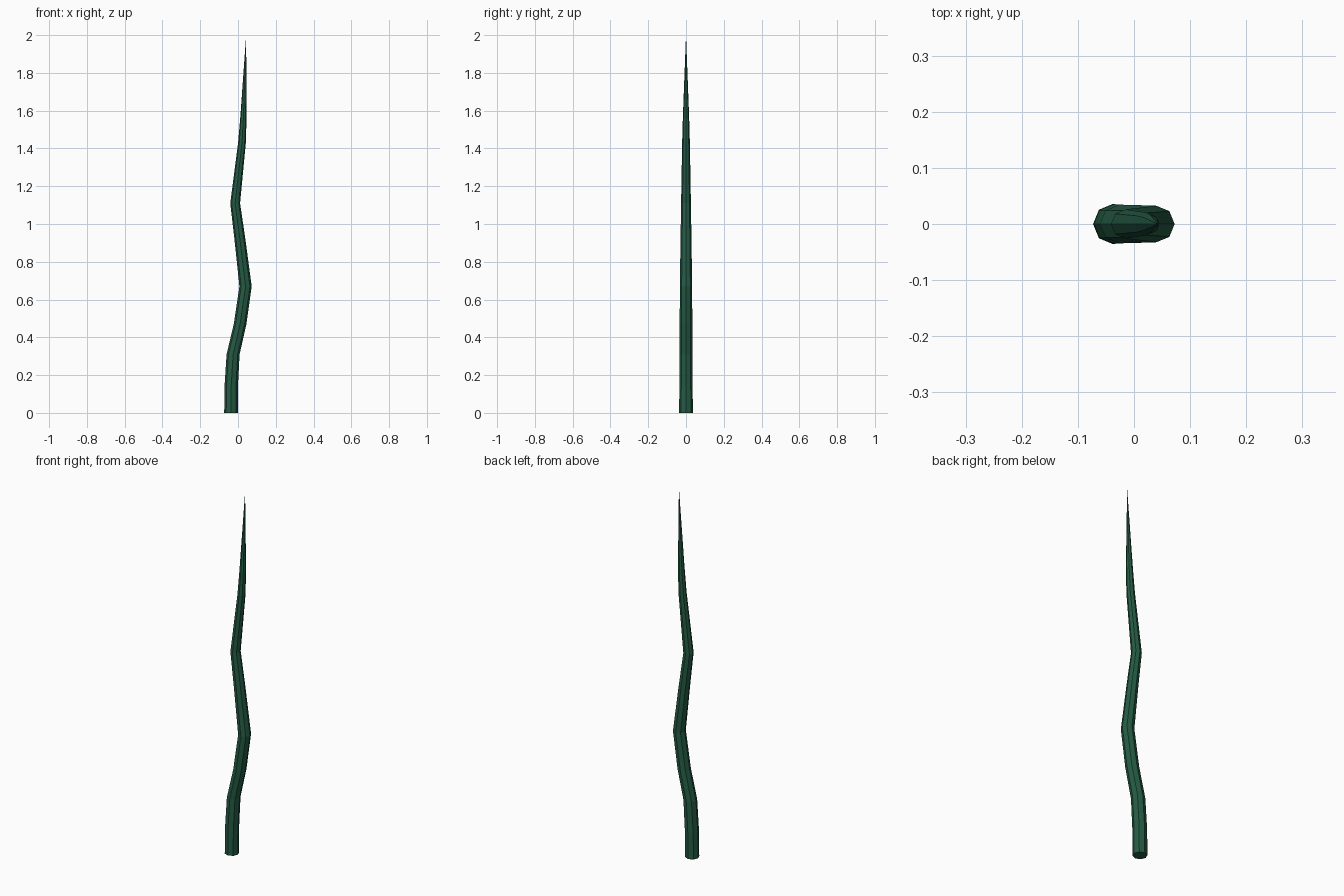
import bpy, bmesh, math

if "Cube" in bpy.data.objects:
    bpy.data.objects.remove(bpy.data.objects["Cube"])

SIDES = 8
# stem rings from the ground up: (centre x, height, radius)
RINGS = [(-0.037, 0.0, 0.036), (-0.036, 0.14, 0.0355), (-0.026, 0.31, 0.0345),
         (0.011, 0.47, 0.0335), (0.040, 0.67, 0.0325), (0.010, 0.92, 0.029),
         (-0.015, 1.11, 0.026), (0.021, 1.43, 0.0205), (0.029, 1.57, 0.0165)]
TIP = (0.043, 0.0, 2.0)

bm = bmesh.new()


def ring(cx, z, r):
    return [bm.verts.new((cx + r * math.cos(a), r * math.sin(a), z))
            for a in (2 * math.pi * i / SIDES for i in range(SIDES))]


# bent tapering stem
rings = [ring(*r) for r in RINGS]
for low, high in zip(rings, rings[1:]):
    for i in range(SIDES):
        j = (i + 1) % SIDES
        bm.faces.new((low[i], low[j], high[j], high[i]))

# pointed tip and flat base
tip = bm.verts.new(TIP)
for i in range(SIDES):
    bm.faces.new((rings[-1][i], rings[-1][(i + 1) % SIDES], tip))
bm.faces.new(rings[0][::-1])
bmesh.ops.recalc_face_normals(bm, faces=bm.faces[:])

mesh = bpy.data.meshes.new("stem")
bm.to_mesh(mesh)
bm.free()
stem = bpy.data.objects.new("stem", mesh)
bpy.context.collection.objects.link(stem)

# dark green
green = bpy.data.materials.new("dark_green")
green.diffuse_color = (0.018, 0.105, 0.058, 1)
green.use_nodes = True
green.node_tree.nodes["Principled BSDF"].inputs["Base Color"].default_value = green.diffuse_color
mesh.materials.append(green)
